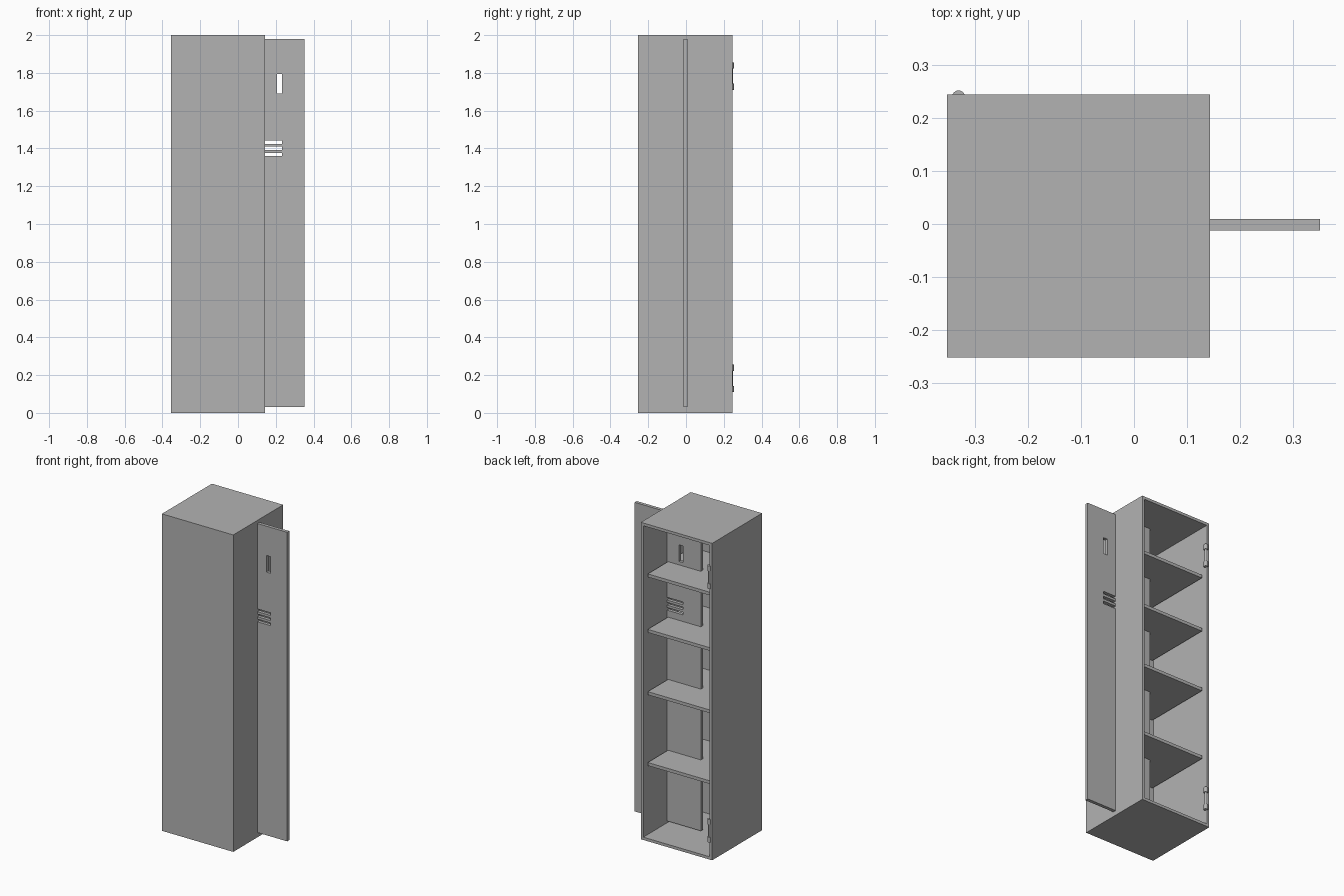
import bpy
import bmesh
from mathutils import Matrix, Vector

old = bpy.data.objects.get("Cube")
if old:
    bpy.data.objects.remove(old, do_unlink=True)

steel = bpy.data.materials.new("grey_steel")
steel.use_nodes = True
grey = (0.45, 0.45, 0.45, 1)
steel.diffuse_color = grey
steel.node_tree.nodes["Principled BSDF"].inputs["Base Color"].default_value = grey

X0, X1, Y0, Y1 = -0.354, 0.144, -0.253, 0.245
WALL = 0.025


def make_object(name, bm):
    bmesh.ops.recalc_face_normals(bm, faces=bm.faces[:])
    mesh = bpy.data.meshes.new(name)
    bm.to_mesh(mesh)
    bm.free()
    mesh.materials.append(steel)
    obj = bpy.data.objects.new(name, mesh)
    bpy.context.collection.objects.link(obj)
    return obj


def box_mesh(low, high):
    low, high = Vector(low), Vector(high)
    bm = bmesh.new()
    bmesh.ops.create_cube(bm, size=1, matrix=Matrix.Translation((low + high) / 2)
                          @ Matrix.Diagonal((*(high - low), 1)))
    return bm


# Cabinet: a box hollowed through its open side
bm = box_mesh((X0, Y0, 0), (X1, Y1, 2))
opening = max(bm.faces, key=lambda f: f.calc_center_median().y)
bmesh.ops.inset_region(bm, faces=[opening], thickness=WALL)
ext = bmesh.ops.extrude_discrete_faces(bm, faces=[opening])
inner = ext["faces"][0]
bmesh.ops.translate(bm, verts=inner.verts[:], vec=(0, Y0 + WALL - Y1, 0))
make_object("cabinet", bm)

# Shelves
for i, top in enumerate((1.668, 1.318, 0.925, 0.478)):
    make_object(f"shelf_{i + 1}",
                box_mesh((X0 + WALL, Y0 + WALL, top - 0.02), (X1 - WALL, 0.211, top)))

# Door panel: a grid of cells with handle slots and vents left open
xs = (-0.11, 0.014, 0.042, 0.206, 0.234, 0.352)
zs = (0.03, 1.36, 1.377, 1.392, 1.409, 1.424, 1.441, 1.69, 1.795, 1.98)
vents, slot_row = (1, 3, 5), 7
bm = bmesh.new()
grid = [[bm.verts.new((x, 0.009, z)) for z in zs] for x in xs]
for i in range(len(xs) - 1):
    for j in range(len(zs) - 1):
        vent = j in vents and 0 < i < 4
        slot = j == slot_row and i in (1, 3)
        if not (vent or slot):
            bm.faces.new((grid[i][j], grid[i][j + 1], grid[i + 1][j + 1], grid[i + 1][j]))
shell = bm.faces[:]
ext = bmesh.ops.extrude_face_region(bm, geom=shell, use_keep_orig=True)
moved = [v for v in ext["geom"] if isinstance(v, bmesh.types.BMVert)]
bmesh.ops.translate(bm, verts=moved, vec=(0, -0.021, 0))
make_object("door", bm)

# Hinges: two knuckles joined by a thin pin
def cylinder(name, radius, z0, z1):
    bm = bmesh.new()
    bmesh.ops.create_cone(bm, cap_ends=True, segments=16, radius1=radius, radius2=radius,
                          depth=z1 - z0,
                          matrix=Matrix.Translation((-0.332, 0.241, (z0 + z1) / 2)))
    for f in bm.faces:
        f.smooth = abs(f.normal.z) < 0.5
    for e in bm.edges:
        e.smooth = all(f.smooth for f in e.link_faces)
    make_object(name, bm)


for label, z in (("lower", 0.11), ("upper", 1.71)):
    cylinder(f"{label}_hinge_bottom_knuckle", 0.012, z, z + 0.033)
    cylinder(f"{label}_hinge_top_knuckle", 0.012, z + 0.112, z + 0.145)
    cylinder(f"{label}_hinge_pin", 0.007, z + 0.02, z + 0.125)
